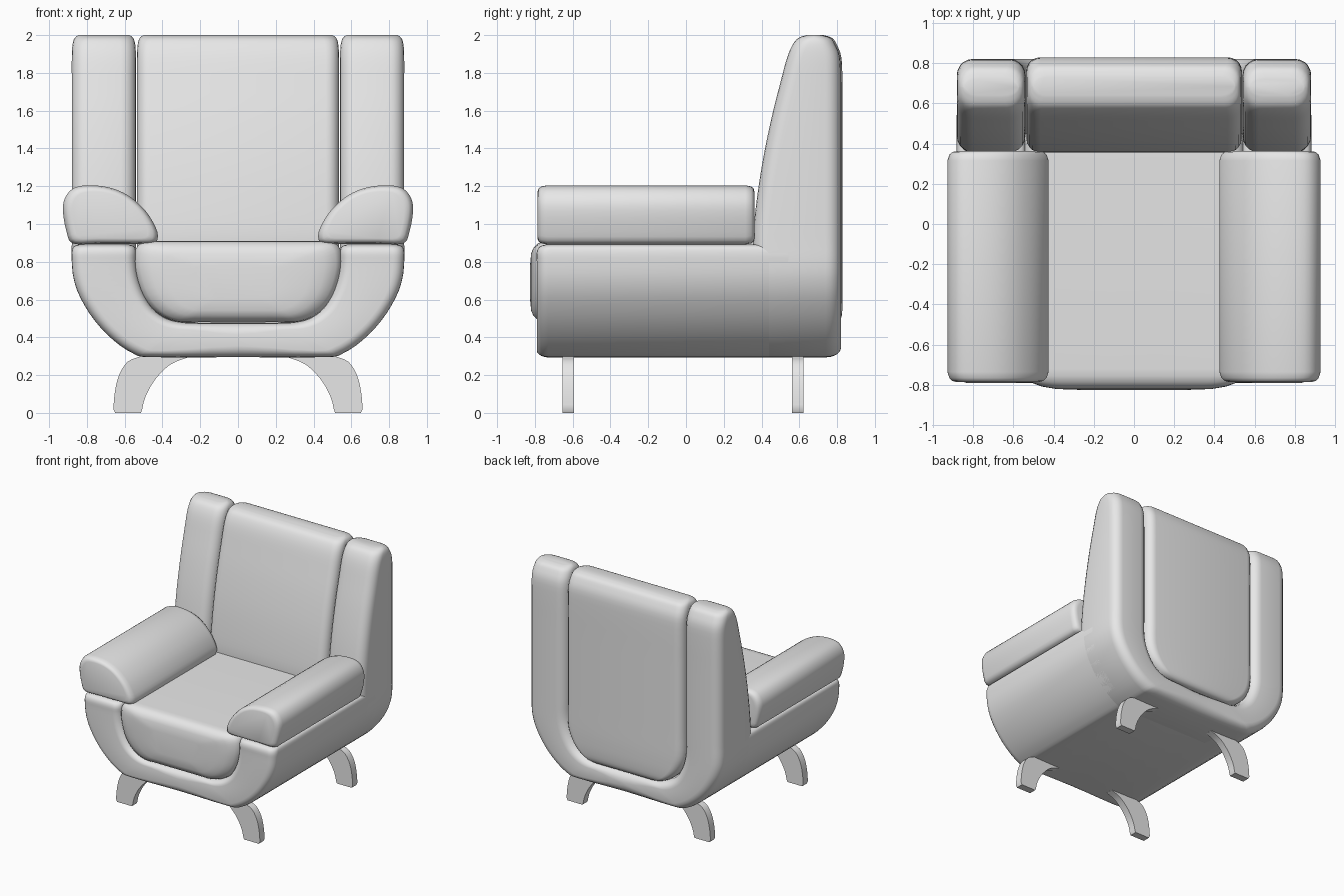
import bpy, bmesh, math
from mathutils import Vector

cube = bpy.data.objects.get("Cube")
if cube:
    bpy.data.objects.remove(cube, do_unlink=True)

grey = bpy.data.materials.new("light_grey")
grey.use_nodes = True
grey.diffuse_color = (0.8, 0.8, 0.8, 1)
grey.node_tree.nodes["Principled BSDF"].inputs["Base Color"].default_value = (0.8, 0.8, 0.8, 1)


def smooth(points, steps=3, closed=False):
    """Catmull-Rom curve through tuples of any length."""
    pts = [Vector(p) for p in points]
    n = len(pts)
    at = lambda i: pts[i % n] if closed else pts[max(0, min(n - 1, i))]
    out = []
    for i in range(n if closed else n - 1):
        a, b, c, d = (at(i + k) for k in (-1, 0, 1, 2))
        for s in range(steps):
            t = s / steps
            out.append((b * 2 + (c - a) * t + (a * 2 - b * 5 + c * 4 - d) * t**2
                        + (b * 3 - a - c * 3 + d) * t**3) / 2)
    return out if closed else out + [pts[-1]]


def skin(name, rings, angle=45):
    """Bridge equal rings of points, cap both ends."""
    bm = bmesh.new()
    loops = [[bm.verts.new(p) for p in ring] for ring in rings]
    n = len(loops[0])
    for a, b in zip(loops, loops[1:]):
        for i in range(n):
            j = (i + 1) % n
            bm.faces.new((a[i], a[j], b[j], b[i]))
    bm.faces.new(loops[0])
    bm.faces.new(loops[-1])
    bmesh.ops.recalc_face_normals(bm, faces=bm.faces[:])
    mesh = bpy.data.meshes.new(name)
    bm.to_mesh(mesh)
    bm.free()
    mesh.materials.append(grey)
    obj = bpy.data.objects.new(name, mesh)
    bpy.context.collection.objects.link(obj)
    bpy.ops.object.select_all(action="DESELECT")
    obj.select_set(True)
    bpy.context.view_layer.objects.active = obj
    bpy.ops.object.shade_smooth_by_angle(angle=math.radians(angle))
    return obj


def padded(name, stations, radius):
    """Loft rounded rectangles; station = outer x, z, inner x, z, front y, back y."""
    rings = []
    for ax, az, bx, bz, y0, y1 in smooth(stations):
        a, b = Vector((ax, 0, az)), Vector((bx, 0, bz))
        mid, u = (a + b) / 2, (b - a).normalized()
        half, depth = (b - a).length / 2, (y1 - y0) / 2
        rx, ry = min(radius, half * 0.95), min(radius, depth * 0.95)
        ring = []
        for k in range(4):
            su, sv = ((1, 1), (-1, 1), (-1, -1), (1, -1))[k]
            for s in range(6):
                t = (k + s / 5) * math.pi / 2
                p = mid + u * (su * (half - rx) + rx * math.cos(t))
                p.y = (y0 + y1) / 2 + sv * (depth - ry) + ry * math.sin(t)
                ring.append(p)
        rings.append(ring)
    return skin(name, rings)


def prism(name, outline, rings, centre, side=1, angle=45):
    """Stack scaled copies of an x-z outline along y."""
    cx, cz = centre
    return skin(name, [[(side * (cx + (p[0] - cx) * s), y, cz + (p[1] - cz) * s)
                        for p in outline] for y, s in rings], angle)


def both_sides(stations):
    return stations + [(-a, b, -c, d, e, f) for a, b, c, d, e, f in reversed(stations[:-1])]


# Tapered side profile of the backrest: height, front, back, side inset
back_profile = [(2.0, .64, .72, .035), (1.985, .595, .765, .015), (1.95, .565, .79, .004),
                (1.88, .535, .815, 0), (1.75, .50, .82, 0), (1.55, .45, .82, 0),
                (1.3, .40, .82, 0), (1.05, .365, .82, 0), (.9, .355, .82, 0)]
# Lower U of the frame: outer x, z and inner x, z
u_curve = [(.88, .8, .54, .8), (.87, .71, .53, .72), (.835, .61, .50, .63),
           (.76, .49, .45, .55), (.66, .385, .38, .50), (.55, .312, .30, .48),
           (.45, .295, .2, .475), (0, .295, 0, .475)]

# Back frame with two tall posts
posts = [(.88 - i, z, .54 + i, z, f, b) for z, f, b, i in back_profile]
padded("back_frame", both_sides(posts + [u + (.36, .82) for u in u_curve]), .08)

# Lower shell carrying the seat
rim = [(.84, .892, .58, .892, -.74, .6), (.87, .88, .55, .88, -.775, .6),
       (.88, .85, .54, .85, -.79, .6)]
padded("seat_shell", both_sides(rim + [u + (-.79, .6) for u in u_curve]), .06)

# Back cushion filling the U
cushion = [(-.535 + i, z, .535 - i, z, f, b + .008) for z, f, b, i in back_profile]
for w, z, b in ((.535, .75, .828), (.515, .66, .828), (.47, .58, .828),
                (.40, .515, .825), (.34, .485, .81), (.28, .475, .79)):
    cushion.append((-w, z, w, z, .37, b))
padded("back_cushion", cushion, .07)

# Seat cushion with a bulging front
half = [(.2, .48), (.33, .483), (.43, .53), (.505, .62), (.545, .74), (.55, .83),
        (.53, .885), (.47, .908), (.3, .91)]
seat = smooth(half + [(-x, z) for x, z in reversed(half)], 3, True)
prism("seat_cushion", seat, [(-.826, .4), (-.82, .7), (-.808, .83), (-.785, .94),
                             (-.755, .985), (-.72, 1), (.45, 1)], (0, .69))

# Armrest pads
arm = smooth([(.927, 1.07), (.915, 1.14), (.87, 1.19), (.79, 1.205), (.68, 1.193),
              (.58, 1.15), (.49, 1.07), (.435, .98), (.425, .925), (.45, .898),
              (.55, .895), (.75, .895), (.875, .897), (.908, .96)], 3, True)
arm_rings = [(-.786, .8), (-.78, .9), (-.765, .96), (-.735, 1),
             (.315, 1), (.345, .96), (.358, .9), (.362, .8)]
# Curved legs
leg = smooth([(.66, .02), (.652, .11), (.63, .2), (.585, .27), (.52, .298)])
leg += [Vector((.5, .31)), Vector((.28, .31))]
leg += smooth([(.27, .292), (.36, .255), (.44, .175), (.49, .085), (.508, .015)])
leg += [Vector((.515, 0)), Vector((.65, 0))]
for label, side in (("left", 1), ("right", -1)):
    prism(label + "_armrest", arm, arm_rings, (.69, 1.04), side)
    for end, y in (("front", -.655), ("back", .56)):
        prism(f"{end}_{label}_leg", leg, [(y, 1), (y + .062, 1)], (0, 0), side, 35)
